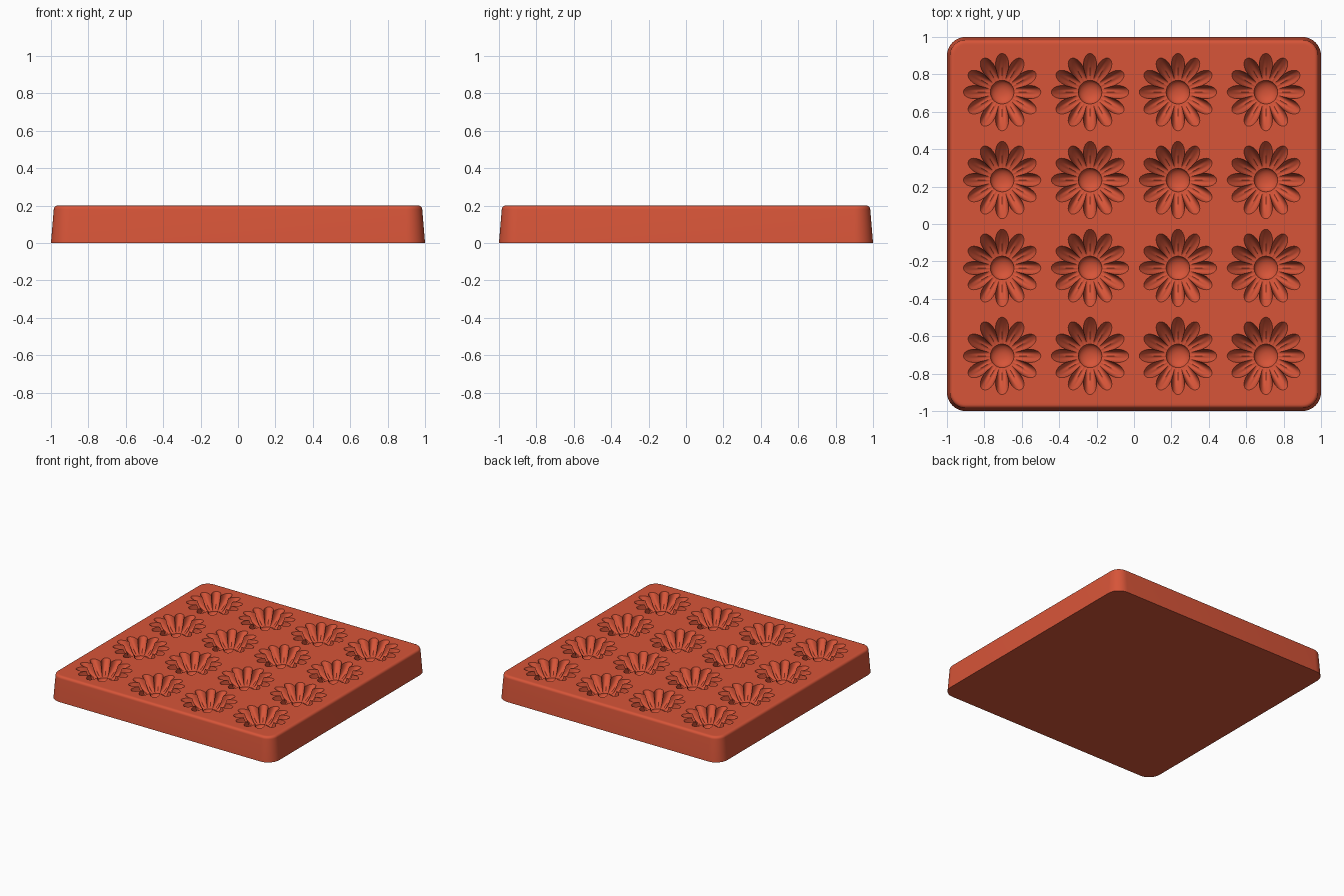
import bpy
import bmesh
from math import sin, cos, pi, sqrt, exp

cube = bpy.data.objects.get("Cube")
if cube:
    bpy.data.objects.remove(cube, do_unlink=True)

HEIGHT = 0.2
PETALS, STEPS = 12, 12          # petals per flower, segments per petal
DEPTH = 0.095                   # depth of the petal floor
DISH_R, DISH_DEPTH = 0.063, 0.035
PITCH = 0.47

mat = bpy.data.materials.new("terracotta_red_silicone")
mat.use_nodes = True
colour = (0.68, 0.09, 0.04, 1)
mat.diffuse_color = colour
mat.node_tree.nodes["Principled BSDF"].inputs["Base Color"].default_value = colour

bm = bmesh.new()


def add_ring(points):
    return [bm.verts.new(p) for p in points]


def bridge(a, b):
    n = len(a)
    for i in range(n):
        j = (i + 1) % n
        bm.faces.new((a[i], a[j], b[j], b[i]))


def loop_edges(ring):
    return [bm.edges.get((v, ring[i - 1])) for i, v in enumerate(ring)]


def rounded_square(half, z, core=0.9, n=10):
    """Rounded square whose corner arcs share fixed centres."""
    r = half - core
    pts = []
    for q, (sx, sy) in enumerate(((1, 1), (-1, 1), (-1, -1), (1, -1))):
        for k in range(n + 1):
            a = (q + k / n) * pi / 2
            pts.append((sx * core + r * cos(a), sy * core + r * sin(a), z))
    return pts


# Tray body: flat base, tapered wall, rounded top edge
fillet = 0.02
profile = [(1.0, 0.0), (0.985, HEIGHT - fillet)]
for k in range(1, 6):
    a = k / 5 * pi / 2
    profile.append((0.965 + fillet * cos(a), HEIGHT - fillet + fillet * sin(a)))
profile.append((0.955, HEIGHT))
rings = [add_ring(rounded_square(h, z)) for h, z in profile]
bm.faces.new(rings[0][::-1])
for low, high in zip(rings, rings[1:]):
    bridge(low, high)
top_edges = loop_edges(rings[-1])


def flower_ring(cx, cy, s):
    """One ring of the petal cavity; s = 1 is the rim, s = 0 the dish edge."""
    pts = []
    for i in range(PETALS * STEPS):
        a = 2 * pi * i / (PETALS * STEPS)
        u = ((i + STEPS / 2) % STEPS) / (STEPS / 2) - 1     # -1..1 over a petal
        rim = 0.133 + 0.074 * (1 - u * u) ** 0.8
        r = DISH_R + (rim - DISH_R) * s
        depth = DEPTH * (1 - s ** 2)
        rib = 0.007 * exp(-(u / 0.2) ** 2) * 4 * s * (1 - s)
        pts.append((cx + r * cos(a), cy + r * sin(a), HEIGHT - depth + rib))
    return pts


def dish_ring(cx, cy, t):
    """One ring of the central dish; t = 0 is the middle."""
    n = PETALS * STEPS
    z = HEIGHT - DEPTH - DISH_DEPTH * sqrt(1 - t * t)
    return [(cx + DISH_R * t * cos(2 * pi * i / n),
             cy + DISH_R * t * sin(2 * pi * i / n), z) for i in range(n)]


# Flower cavities in a four by four grid
for col in range(4):
    for row in range(4):
        cx, cy = (col - 1.5) * PITCH, (row - 1.5) * PITCH
        cavity = [add_ring(flower_ring(cx, cy, 1 - k / 9)) for k in range(10)]
        cavity += [add_ring(dish_ring(cx, cy, t)) for t in (0.95, 0.8, 0.55, 0.25)]
        for outer, inner in zip(cavity, cavity[1:]):
            bridge(outer, inner)
        bm.faces.new(cavity[-1])
        top_edges += loop_edges(cavity[0])

# Flat top face around the cavities
bmesh.ops.triangle_fill(bm, use_beauty=True, use_dissolve=False,
                        edges=top_edges, normal=(0, 0, 1))
bmesh.ops.recalc_face_normals(bm, faces=bm.faces[:])

mesh = bpy.data.meshes.new("flower_mold_tray")
bm.to_mesh(mesh)
bm.free()
mesh.materials.append(mat)
tray = bpy.data.objects.new("flower_mold_tray", mesh)
bpy.context.collection.objects.link(tray)

bpy.ops.object.select_all(action='DESELECT')
tray.select_set(True)
bpy.context.view_layer.objects.active = tray
bpy.ops.object.shade_smooth_by_angle(angle=0.6)
